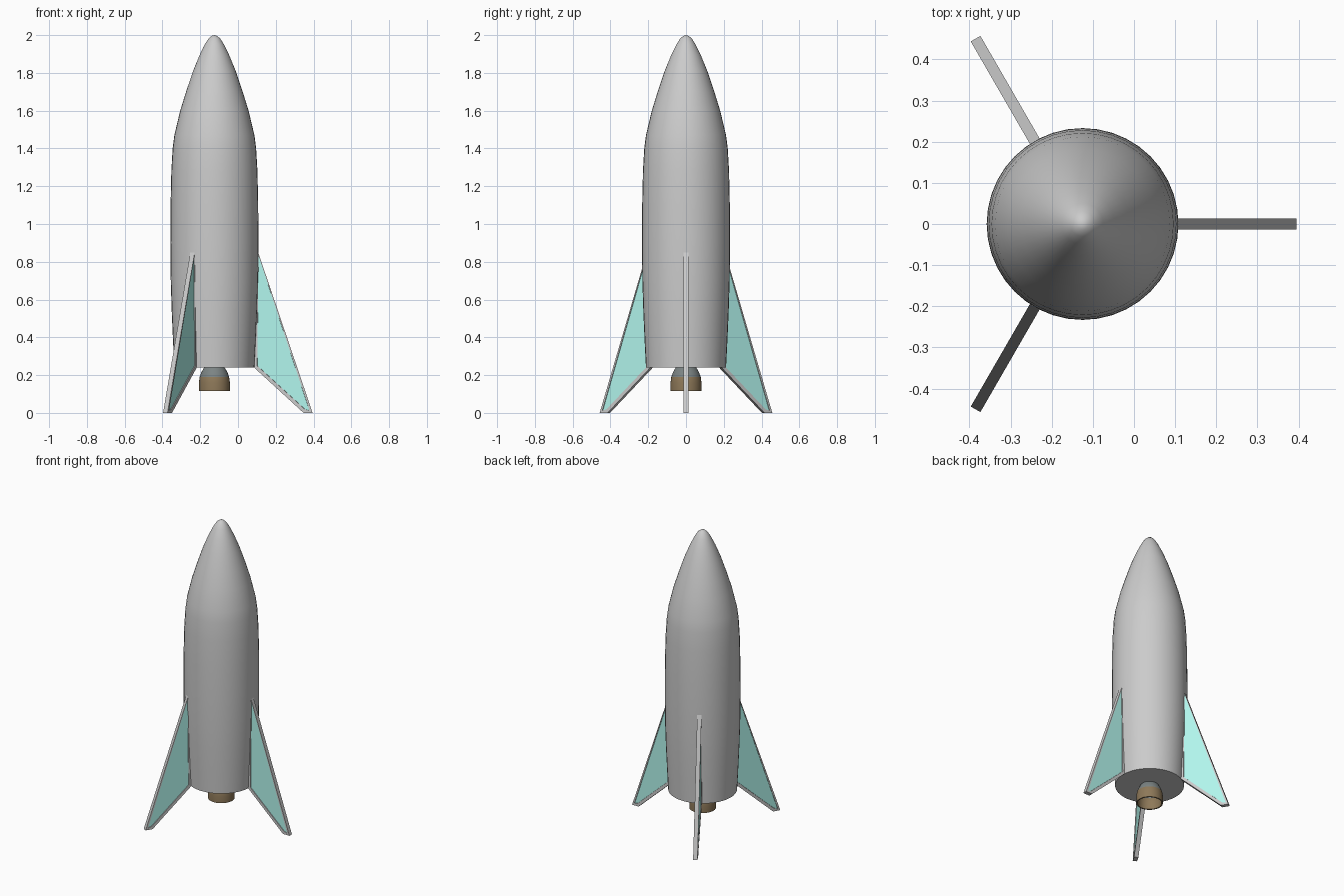
import bpy, bmesh, math
from mathutils import Matrix

if "Cube" in bpy.data.objects:
    bpy.data.objects.remove(bpy.data.objects["Cube"])

AXIS_X = -0.125   # the rocket axis sits left of centre so the three fins balance


def material(name, rgb):
    m = bpy.data.materials.new(name)
    m.diffuse_color = (*rgb, 1)
    m.use_nodes = True
    m.node_tree.nodes["Principled BSDF"].inputs["Base Color"].default_value = m.diffuse_color
    return m


def finish(name, bm, mats=(), smooth=None):
    bmesh.ops.recalc_face_normals(bm, faces=bm.faces[:])
    me = bpy.data.meshes.new(name)
    bm.to_mesh(me)
    bm.free()
    ob = bpy.data.objects.new(name, me)
    bpy.context.collection.objects.link(ob)
    for m in mats:
        me.materials.append(m)
    if smooth:
        bpy.ops.object.select_all(action='DESELECT')
        bpy.context.view_layer.objects.active = ob
        ob.select_set(True)
        bpy.ops.object.shade_smooth_by_angle(angle=math.radians(smooth))
    return ob


def lathe(name, profile, sides, mats=(), smooth=40):
    """Spin a (radius, z) profile around the rocket axis."""
    bm = bmesh.new()
    vs = [bm.verts.new((r, 0, z)) for r, z in profile]
    es = [bm.edges.new(p) for p in zip(vs, vs[1:])]
    bmesh.ops.spin(bm, geom=vs + es, cent=(0, 0, 0), axis=(0, 0, 1),
                   angle=2 * math.pi, steps=sides, use_duplicate=False)
    bmesh.ops.remove_doubles(bm, verts=bm.verts[:], dist=1e-4)
    if len(mats) > 1:   # brown skirt below the dark throat
        for f in bm.faces:
            f.material_index = int(f.calc_center_median().z < 0.19)
    ob = finish(name, bm, mats, smooth)
    ob.location.x = AXIS_X
    return ob


teal = material("teal", (0.45, 0.93, 0.86))
grey = material("fin_grey", (0.8, 0.8, 0.8))
dark = material("dark_metal", (0.2, 0.23, 0.23))
brown = material("burnt_brown", (0.27, 0.19, 0.1))

# Hull with ogive nose and flat base
lathe("hull", [(0, 0.24), (0.212, 0.24), (0.219, 0.38), (0.226, 0.54), (0.231, 0.7),
               (0.233, 0.9), (0.232, 1.1), (0.228, 1.28), (0.221, 1.4), (0.212, 1.47),
               (0.181, 1.6), (0.15, 1.7), (0.113, 1.81), (0.078, 1.895),
               (0.05, 1.952), (0.03, 1.983), (0.014, 1.996), (0, 2.0)], 40)

# Engine bell, hollow from below
lathe("engine_bell", [(0.045, 0.25), (0.058, 0.235), (0.07, 0.212), (0.078, 0.19),
                      (0.082, 0.16), (0.082, 0.115), (0.074, 0.115), (0.073, 0.16),
                      (0.069, 0.19), (0.05, 0.228), (0, 0.235)], 32, (dark, brown))


# Fins: outline plate with a shallow recessed panel on both faces
def fin(name, angle):
    outline = [(0.23, 0.855), (0.52, 0.0), (0.472, 0.0), (0.208, 0.242)]
    half = 0.0135
    bm = bmesh.new()
    face = bm.faces.new([bm.verts.new((r, -half, z)) for r, z in outline])
    ext = bmesh.ops.extrude_face_region(bm, geom=[face], use_keep_orig=True)
    bmesh.ops.translate(bm, vec=(0, 2 * half, 0),
                        verts=[g for g in ext["geom"] if isinstance(g, bmesh.types.BMVert)])
    bmesh.ops.recalc_face_normals(bm, faces=bm.faces[:])
    bm.normal_update()
    panels = [f for f in bm.faces if abs(f.normal.y) > 0.9]
    bmesh.ops.inset_individual(bm, faces=panels, thickness=0.02, depth=0)
    for f in panels:
        f.material_index = 1
    bmesh.ops.inset_individual(bm, faces=panels, thickness=0.001, depth=-0.004)
    for f in bm.faces:
        if f not in panels:
            f.material_index = 0
    bm.transform(Matrix.Rotation(angle, 4, 'Z'))
    ob = finish(name, bm, (grey, teal))
    ob.location.x = AXIS_X


for i in range(3):
    fin(f"fin_{i + 1}", math.radians(120 * i))
